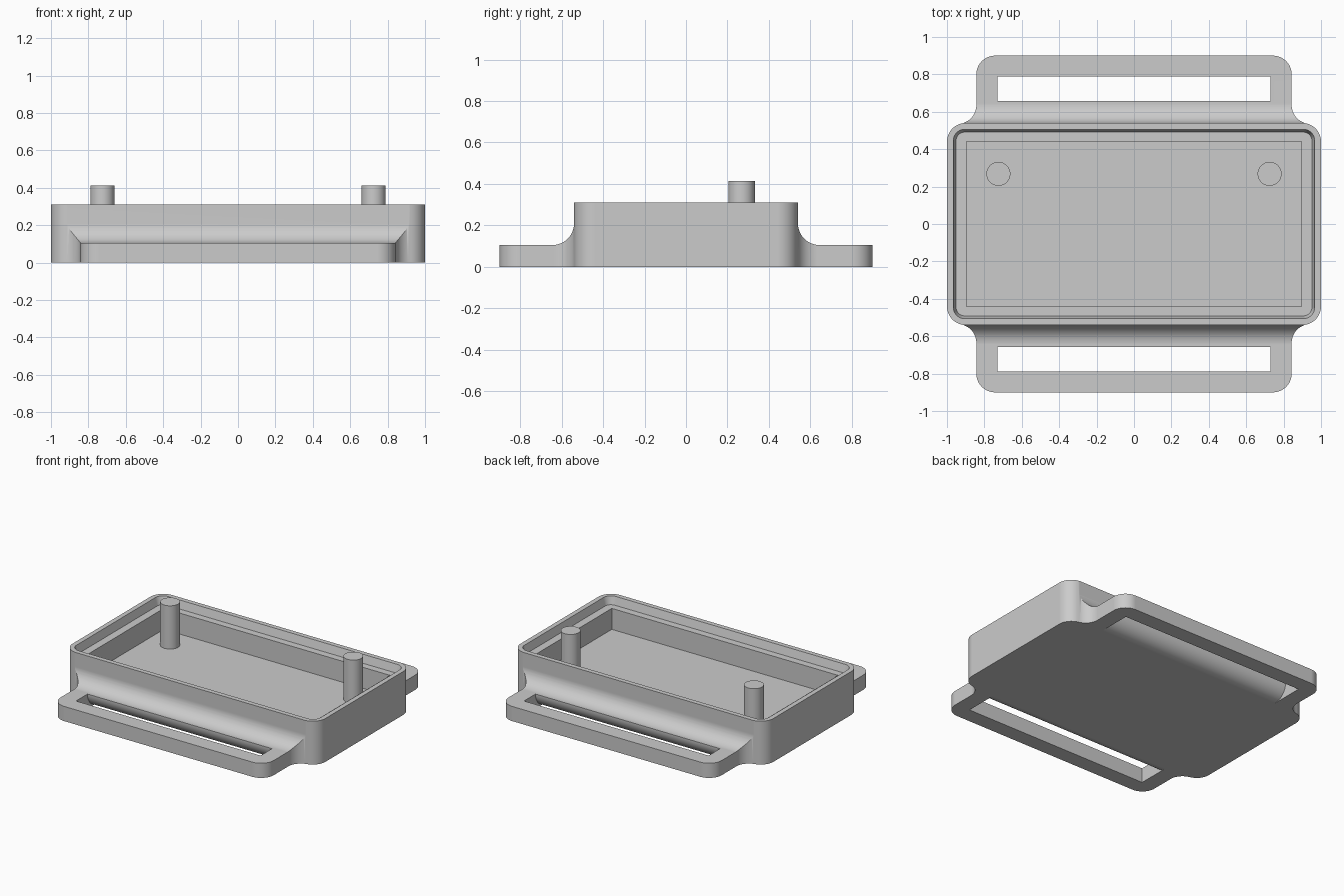
import bpy, bmesh, math
from mathutils import Vector

if "Cube" in bpy.data.objects:
    bpy.data.objects.remove(bpy.data.objects["Cube"])

# Main dimensions
TOP, TAB_TOP, FLOOR, LEDGE = 0.31, 0.105, 0.104, 0.254
HALF_X, HALF_Y, CORNER = 1.0, 0.54, 0.1
TAB_X, TAB_Y, FILLET = 0.843, 0.9, 0.1

grey = bpy.data.materials.new("light_grey")
grey.use_nodes = True
grey.diffuse_color = (0.6, 0.6, 0.6, 1)
grey.node_tree.nodes["Principled BSDF"].inputs["Base Color"].default_value = (0.6, 0.6, 0.6, 1)


def arc(cx, cy, r, start, end, steps=14):
    angles = [math.radians(start + (end - start) * i / steps) for i in range(steps + 1)]
    return [(cx + r * math.cos(a), cy + r * math.sin(a)) for a in angles]


def mirror_quarter(q):
    """Closed outline from the +x +y quarter, ordered from the y axis to the x axis."""
    return (q + [(x, -y) for x, y in reversed(q)]
            + [(-x, -y) for x, y in q] + [(-x, y) for x, y in reversed(q)])


def loft(name, lower, upper):
    """Solid between two matching rings of 3D points."""
    bm = bmesh.new()
    a = [bm.verts.new(p) for p in lower]
    b = [bm.verts.new(p) for p in upper]
    bm.faces.new(a)
    bm.faces.new(b)
    for i in range(len(a)):
        j = (i + 1) % len(a)
        bm.faces.new((a[i], a[j], b[j], b[i]))
    bmesh.ops.recalc_face_normals(bm, faces=bm.faces)
    mesh = bpy.data.meshes.new(name)
    bm.to_mesh(mesh)
    bm.free()
    mesh.materials.append(grey)
    obj = bpy.data.objects.new(name, mesh)
    bpy.context.collection.objects.link(obj)
    return obj


def prism_z(name, outline, z0, z1):
    return loft(name, [(x, y, z0) for x, y in outline], [(x, y, z1) for x, y in outline])


def prism_x(name, profile, half):
    return loft(name, [(-half, y, z) for y, z in profile], [(half, y, z) for y, z in profile])


def activate(obj):
    bpy.ops.object.select_all(action='DESELECT')
    obj.select_set(True)
    bpy.context.view_layer.objects.active = obj


def boolean(obj, tool, operation):
    activate(obj)
    mod = obj.modifiers.new("cut", 'BOOLEAN')
    mod.operation, mod.solver, mod.object = operation, 'EXACT', tool
    bpy.ops.object.modifier_apply(modifier=mod.name)
    bpy.data.objects.remove(tool)


def finish(obj):
    activate(obj)
    bpy.ops.object.shade_smooth_by_angle(angle=math.radians(25))
    mod = obj.modifiers.new("clean_shading", 'WEIGHTED_NORMAL')
    mod.keep_sharp = True


# Plan outline: tab corner, inner fillet tangent to the case corner, case corner
corner_c = Vector((HALF_X - CORNER, HALF_Y - CORNER))
fx = TAB_X + FILLET
fy = corner_c.y + math.sqrt((FILLET + CORNER) ** 2 - (fx - corner_c.x) ** 2)
touch = math.degrees(math.atan2(fy - corner_c.y, fx - corner_c.x))
quarter = (arc(TAB_X - CORNER, TAB_Y - CORNER, CORNER, 90, 0)
           + arc(fx, fy, FILLET, 180, 180 + touch)
           + arc(corner_c.x, corner_c.y, CORNER, touch, 0)[1:])
case = prism_z("case_with_strap_tabs", mirror_quarter(quarter), 0, 0.5)

# Side profile: tall case sweeping down into the thin tabs
sweep = ([(HALF_Y, TOP)] + arc(HALF_Y + TAB_TOP, 2 * TAB_TOP, TAB_TOP, 180, 270, 20)
         + [(1.2, TAB_TOP), (1.2, -0.2)])
profile = sweep + [(-y, z) for y, z in reversed(sweep)]
boolean(case, prism_x("side_profile", profile, 1.5), 'INTERSECT')

# Inner cavity
cavity = mirror_quarter([(0.895, 0.44)])
boolean(case, prism_z("cavity", cavity, FLOOR, 0.5), 'DIFFERENCE')


# Lid recess with slanted walls, continued above the rim
def recess_ring(grow, z):
    x, y, r = 0.951 + grow, 0.491 + grow, 0.045 + grow
    return [(px, py, z) for px, py in mirror_quarter(arc(x - r, y - r, r, 90, 0))]


boolean(case, loft("recess", recess_ring(0, LEDGE), recess_ring(0.03, 2 * TOP - LEDGE)), 'DIFFERENCE')

# Strap slots, with the case side rounded underneath
SLOT_IN, SLOT_OUT = 0.658, 0.788
for side in (1, -1):
    slot = ([(SLOT_OUT, -0.1), (SLOT_OUT, 0.2), (SLOT_IN, 0.2)]
            + arc(SLOT_IN - TAB_TOP, TAB_TOP, TAB_TOP, 0, -90, 20)
            + [(SLOT_IN - TAB_TOP, -0.1)])
    boolean(case, prism_x("slot", [(side * y, z) for y, z in slot], 0.73), 'DIFFERENCE')
finish(case)

# Locating posts standing on the cavity floor
for name, x in (("left_post", 0.725), ("right_post", -0.725)):
    finish(prism_z(name, arc(x, 0.268, 0.064, 0, 360, 48)[:-1], FLOOR, 0.413))
